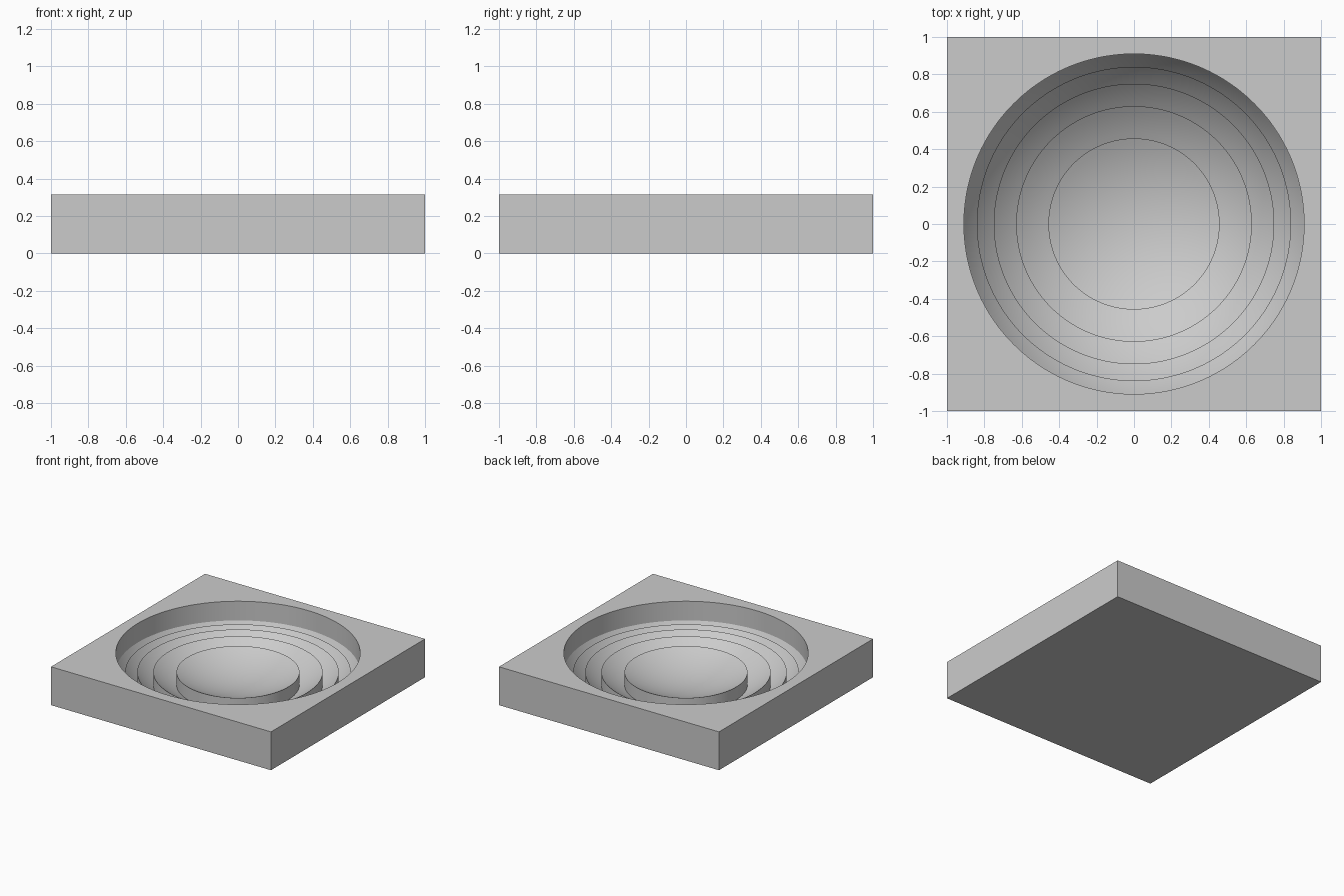
import bpy
import bmesh
from math import sin, cos, pi, sqrt, radians

cube = bpy.data.objects.get("Cube")
if cube:
    bpy.data.objects.remove(cube, do_unlink=True)

RADIUS = 1.05            # sphere radius of the optical surface
STEP = RADIUS / 10       # height of each ring
FLOOR = STEP / 2         # level of the groove bottoms
TOP = STEP * 3           # slab thickness
RINGS = 5
SEGMENTS = 192           # multiple of 8, so the square corners are hit

grey = bpy.data.materials.new("Plain grey")
grey.use_nodes = True
grey.diffuse_color = (0.6, 0.6, 0.6, 1)
grey.node_tree.nodes["Principled BSDF"].inputs["Base Color"].default_value = (0.6, 0.6, 0.6, 1)


def sphere_radius(height):
    """Radius of the concave sphere at a height above its lowest point."""
    return sqrt(RADIUS ** 2 - (RADIUS - height) ** 2)


def add_ring(bm, radius, z, square=False):
    """Closed loop of vertices, round or pushed out to a square."""
    loop = []
    for i in range(SEGMENTS):
        a = 2 * pi * i / SEGMENTS
        r = radius / max(abs(cos(a)), abs(sin(a))) if square else radius
        loop.append(bm.verts.new((r * cos(a), r * sin(a), z)))
    return loop


bm = bmesh.new()

# Stepped concave rings: each slopes up outwards, then drops back to the floor
loops = []
for ring in range(RINGS):
    inner = sphere_radius(ring * STEP)
    outer = sphere_radius((ring + 1) * STEP)
    steps = 14 if ring == 0 else 6
    for k in range(1 if ring == 0 else 0, steps + 1):
        r = inner + (outer - inner) * k / steps
        sag = RADIUS - sqrt(RADIUS ** 2 - r ** 2)
        loops.append(add_ring(bm, r, FLOOR + sag - ring * STEP))

# Recess wall, then the square slab around it
loops.append(add_ring(bm, outer, TOP))
loops.append(add_ring(bm, 1, TOP, square=True))
loops.append(add_ring(bm, 1, 0, square=True))

for low, high in zip(loops, loops[1:]):
    for i in range(SEGMENTS):
        j = (i + 1) % SEGMENTS
        bm.faces.new((low[i], low[j], high[j], high[i]))

# Centre of the bowl and flat underside
centre = bm.verts.new((0, 0, FLOOR))
for i in range(SEGMENTS):
    bm.faces.new((centre, loops[0][(i + 1) % SEGMENTS], loops[0][i]))
bm.faces.new(loops[-1])
bmesh.ops.recalc_face_normals(bm, faces=bm.faces[:])

mesh = bpy.data.meshes.new("ringed_lens_slab")
bm.to_mesh(mesh)
bm.free()
mesh.materials.append(grey)
slab = bpy.data.objects.new("ringed_lens_slab", mesh)
bpy.context.collection.objects.link(slab)

# Smooth curved faces, sharp ridges and corners
bpy.ops.object.select_all(action="DESELECT")
slab.select_set(True)
bpy.context.view_layer.objects.active = slab
bpy.ops.object.shade_smooth_by_angle(angle=radians(20))
